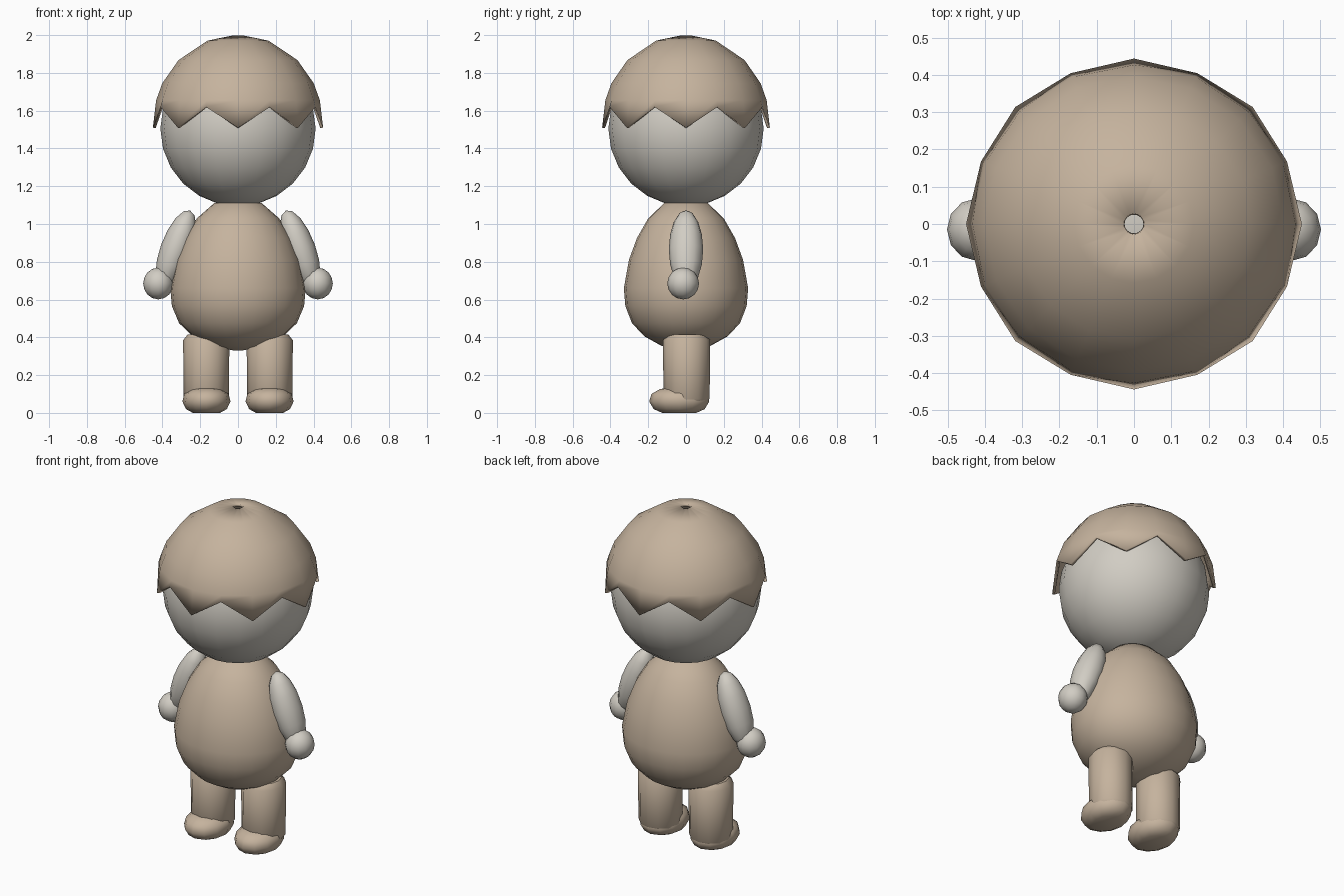
import bpy, bmesh, math
from mathutils import Matrix

if "Cube" in bpy.data.objects:
    bpy.data.objects.remove(bpy.data.objects["Cube"])


def material(name, rgb):
    m = bpy.data.materials.new(name)
    m.diffuse_color = (*rgb, 1)
    m.use_nodes = True
    m.node_tree.nodes["Principled BSDF"].inputs["Base Color"].default_value = m.diffuse_color
    return m


TAN = material("warm_tan", (0.56, 0.45, 0.34))
PALE = material("pale_grey", (0.64, 0.61, 0.55))


def finish(bm, name, mat, angle=60):
    bmesh.ops.recalc_face_normals(bm, faces=bm.faces)
    mesh = bpy.data.meshes.new(name)
    bm.to_mesh(mesh)
    bm.free()
    mesh.materials.append(mat)
    ob = bpy.data.objects.new(name, mesh)
    bpy.context.collection.objects.link(ob)
    bpy.ops.object.select_all(action='DESELECT')
    bpy.context.view_layer.objects.active = ob
    ob.select_set(True)
    bpy.ops.object.shade_smooth_by_angle(angle=math.radians(angle))
    return ob


def ball(name, mat, centre, radii, tilt=0, segments=16, rings=8):
    bm = bmesh.new()
    bmesh.ops.create_uvsphere(bm, u_segments=segments, v_segments=rings, radius=1)
    bm.transform(Matrix.Translation(centre) @ Matrix.Rotation(tilt, 4, 'Y')
                 @ Matrix.Diagonal((*radii, 1)))
    return finish(bm, name, mat)


def lathe(name, mat, profile, sides, centre=(0, 0), sx=1, caps=True, ring_z=None, angle=60):
    """Stack rings of (radius, z); ring_z may reshape single points."""
    bm = bmesh.new()
    rings = []
    for k, (r, z) in enumerate(profile):
        ring = []
        for i in range(sides):
            a = 2 * math.pi * i / sides
            rr, zz = ring_z(k, i, r, z) if ring_z else (r, z)
            ring.append(bm.verts.new((centre[0] + rr * sx * math.sin(a),
                                      centre[1] - rr * math.cos(a), zz)))
        rings.append(ring)
    for lo, hi in zip(rings, rings[1:]):
        for i in range(sides):
            j = (i + 1) % sides
            bm.faces.new((lo[i], lo[j], hi[j], hi[i]))
    if caps:
        bm.faces.new(rings[0])
        bm.faces.new(rings[-1])
    return finish(bm, name, mat, angle)


# Head
ball("head", PALE, (0, 0, 1.505), (0.411, 0.411, 0.411), segments=20, rings=12)

# Hair cap with a zigzag fringe and a small opening at the crown
hair_profile = [(0.444, 1.51), (0.427, 1.655), (0.395, 1.745), (0.31, 1.868),
                (0.158, 1.971), (0.028, 1.998)]


def zigzag(k, i, r, z):
    return (0.438, 1.62) if k == 0 and i % 2 else (r, z)


hair = lathe("hair", TAN, hair_profile, 16, sx=1.015, caps=False, ring_z=zigzag)
thick = hair.modifiers.new("thickness", 'SOLIDIFY')
thick.thickness = 0.015
thick.offset = -1

# Egg-shaped body
body_profile = [(0.02, 0.33), (0.13, 0.355), (0.22, 0.405), (0.286, 0.475),
                (0.321, 0.565), (0.329, 0.66), (0.302, 0.81), (0.26, 0.925),
                (0.20, 1.03), (0.116, 1.11), (0.03, 1.13)]
lathe("body", TAN, body_profile, 24, sx=1.09)

# Arms, hands, legs and feet on both sides
leg_profile = [(0.10, 0.045), (0.122, 0.075), (0.125, 0.385), (0.10, 0.415)]
foot_profile = [(0.09, 0.0), (0.135, 0.02), (0.159, 0.06), (0.147, 0.10),
                (0.10, 0.127), (0.03, 0.134)]
for s, side in ((-1, "left"), (1, "right")):
    ball(side + "_arm", PALE, (s * 0.329, 0, 0.865), (0.082, 0.091, 0.22),
         tilt=-s * math.radians(20), segments=12)
    ball(side + "_hand", PALE, (s * 0.422, -0.015, 0.685), (0.08, 0.084, 0.084), segments=12)
    lathe(side + "_leg", TAN, leg_profile, 12, (s * 0.168, 0.003), sx=0.98, angle=40)
    lathe(side + "_foot", TAN, foot_profile, 12, (s * 0.167, -0.036), sx=0.8)
